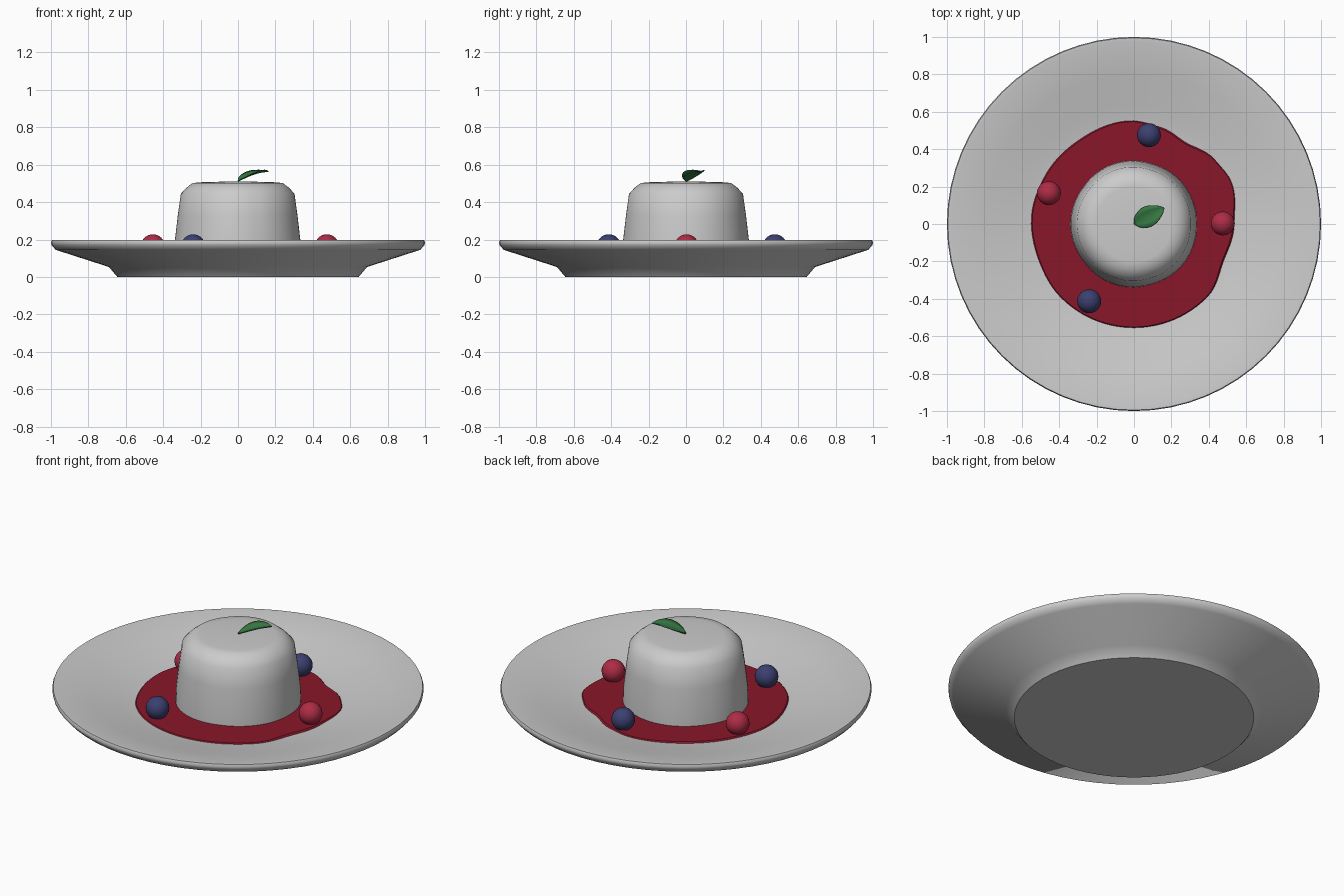
import bpy, bmesh, math

if "Cube" in bpy.data.objects:
    bpy.data.objects.remove(bpy.data.objects["Cube"])


def material(name, rgb):
    m = bpy.data.materials.new(name)
    m.diffuse_color = (*rgb, 1)
    m.use_nodes = True
    m.node_tree.nodes["Principled BSDF"].inputs["Base Color"].default_value = m.diffuse_color
    return m


def finish(name, bm, mat=None, angle=35):
    bmesh.ops.recalc_face_normals(bm, faces=bm.faces)
    me = bpy.data.meshes.new(name)
    bm.to_mesh(me)
    bm.free()
    ob = bpy.data.objects.new(name, me)
    bpy.context.collection.objects.link(ob)
    if mat:
        me.materials.append(mat)
    bpy.ops.object.select_all(action='DESELECT')
    bpy.context.view_layer.objects.active = ob
    ob.select_set(True)
    bpy.ops.object.shade_smooth_by_angle(angle=math.radians(angle))
    return ob


def lathe(name, profile, n, mat=None, scale=lambda a: 1.0, angle=35):
    """Closed solid of revolution; the end rings are capped."""
    bm = bmesh.new()
    rings = []
    for r, z in profile:
        ring = []
        for i in range(n):
            a = math.tau * i / n
            q = r * scale(a)
            ring.append(bm.verts.new((q * math.cos(a), q * math.sin(a), z)))
        rings.append(ring)
    for lo, hi in zip(rings, rings[1:]):
        for i in range(n):
            j = (i + 1) % n
            bm.faces.new((lo[i], lo[j], hi[j], hi[i]))
    bm.faces.new(rings[0])
    bm.faces.new(rings[-1])
    return finish(name, bm, mat, angle)


sauce_red = material("sauce_red", (0.25, 0.008, 0.022))
berry_red = material("berry_red", (0.42, 0.025, 0.06))
berry_blue = material("berry_blue", (0.045, 0.05, 0.16))
leaf_green = material("leaf_green", (0.04, 0.2, 0.06))

# plate with foot, flared rim and shallow well
lathe("plate", [(0.645, 0), (0.69, 0.053), (0.975, 0.145), (0.997, 0.17), (1.0, 0.185),
                (0.995, 0.197), (0.975, 0.197), (0.80, 0.162), (0.64, 0.128),
                (0.57, 0.114), (0.50, 0.104), (0.40, 0.10)], 64)

# sauce pool with an irregular outline: (degrees, radius)
outline = [(0, .537), (24, .573), (38, .556), (58, .516), (75, .538), (92, .556), (126, .538),
           (151, .543), (175, .553), (200, .547), (225, .558), (250, .559), (293, .558),
           (315, .557), (338, .518), (360, .537)]


def pool(a):
    d = math.degrees(a)
    for (d0, r0), (d1, r1) in zip(outline, outline[1:]):
        if d0 <= d <= d1:
            t = (d - d0) / (d1 - d0)
            return r0 + (r1 - r0) * t * t * (3 - 2 * t)
    return outline[0][1]


lathe("sauce", [(0.97, 0.095), (1.0, 0.108), (0.985, 0.117), (0.5, 0.118)], 96, sauce_red, pool)

# moulded pudding with five faint creases
lathe("pudding", [(0.336, 0.10), (0.333, 0.2), (0.318, 0.33), (0.302, 0.445), (0.272, 0.477),
                  (0.24, 0.502), (0.20, 0.506), (0.10, 0.509), (0.01, 0.51)], 80, None,
      lambda a: 1 + 0.012 * abs(math.sin(2.5 * a)), 40)

# berries
for i, (x, y, mat) in enumerate([(0.475, 0.003, berry_red), (0.08, 0.475, berry_blue),
                                 (-0.455, 0.165, berry_red), (-0.24, -0.413, berry_blue)]):
    bm = bmesh.new()
    bmesh.ops.create_uvsphere(bm, u_segments=24, v_segments=16, radius=0.064)
    bmesh.ops.translate(bm, verts=bm.verts, vec=(x, y, 0.164))
    finish(f"berry_{i + 1}", bm, mat)

# garnish leaf: curved midrib with raised edges
bm = bmesh.new()
rows, cols, turn = 10, 4, math.radians(28)
grid = []
for i in range(rows + 1):
    t = i / rows
    half = 0.003 + 0.053 * math.sin(math.pi * t ** 0.85) ** 0.8 if 0 < i < rows else 0.002
    row = []
    for j in range(cols + 1):
        s = 2 * j / cols - 1
        u, v = 0.183 * t, half * s
        z = 0.511 + 0.052 * math.sin(t * math.pi / 2) + 0.3 * half * abs(s)
        row.append(bm.verts.new((u * math.cos(turn) - v * math.sin(turn),
                                 u * math.sin(turn) + v * math.cos(turn), z)))
    grid.append(row)
for a, b in zip(grid, grid[1:]):
    for j in range(cols):
        bm.faces.new((a[j], b[j], b[j + 1], a[j + 1]))
leaf = finish("leaf", bm, leaf_green)
thick = leaf.modifiers.new("thickness", 'SOLIDIFY')
thick.thickness = 0.005
thick.offset = 0
